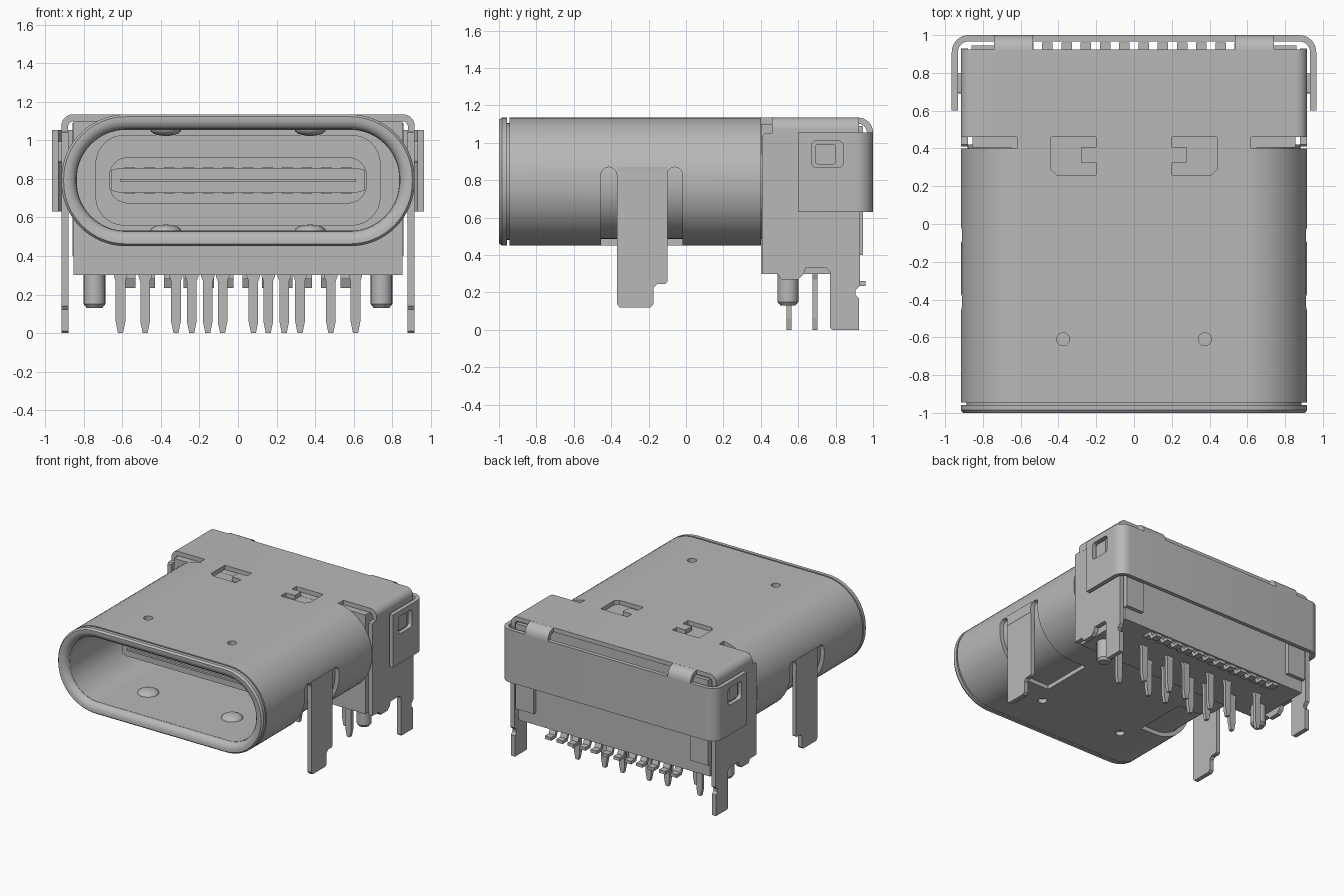
import bpy, bmesh, math
from mathutils import Vector

if "Cube" in bpy.data.objects:
    bpy.data.objects.remove(bpy.data.objects["Cube"], do_unlink=True)

grey = bpy.data.materials.new("satin grey")
grey.use_nodes = True
grey.diffuse_color = (0.48, 0.48, 0.48, 1)
grey.node_tree.nodes["Principled BSDF"].inputs["Base Color"].default_value = (0.48, 0.48, 0.48, 1)


def finish(name, bm):
    bmesh.ops.recalc_face_normals(bm, faces=bm.faces)
    me = bpy.data.meshes.new(name)
    bm.to_mesh(me)
    bm.free()
    ob = bpy.data.objects.new(name, me)
    bpy.context.collection.objects.link(ob)
    me.materials.append(grey)
    return ob


def smooth(ob):
    bpy.ops.object.select_all(action='DESELECT')
    ob.select_set(True)
    bpy.context.view_layer.objects.active = ob
    bpy.ops.object.shade_smooth_by_angle(angle=math.radians(35))
    return ob


def prism(name, pts, axis, a, b):
    """Extrude a 2D outline along an axis: x uses (y,z), y uses (x,z), z uses (x,y)."""
    place = {'x': lambda p, t: (t, p[0], p[1]), 'y': lambda p, t: (p[0], t, p[1]),
             'z': lambda p, t: (p[0], p[1], t)}[axis]
    bm = bmesh.new()
    lo = [bm.verts.new(place(p, a)) for p in pts]
    hi = [bm.verts.new(place(p, b)) for p in pts]
    bm.faces.new(lo)
    bm.faces.new(hi[::-1])
    for i in range(len(pts)):
        j = (i + 1) % len(pts)
        bm.faces.new((lo[i], lo[j], hi[j], hi[i]))
    return finish(name, bm)


def box(name, x0, x1, y0, y1, z0, z1):
    return prism(name, [(x0, y0), (x1, y0), (x1, y1), (x0, y1)], 'z', z0, z1)


def rrect(cx, cy, hw, hh, r, n=12):
    pts = []
    for k, (sx, sy) in enumerate([(1, 1), (-1, 1), (-1, -1), (1, -1)]):
        for i in range(n + 1):
            t = math.pi / 2 * (k + i / n)
            pts.append((cx + sx * (hw - r) + r * math.cos(t), cy + sy * (hh - r) + r * math.sin(t)))
    return pts


def cylinder(name, x, y, z0, z1, r, r2=None):
    bm = bmesh.new()
    bmesh.ops.create_cone(bm, cap_ends=True, segments=24, radius1=r if r2 is None else r2,
                          radius2=r, depth=z1 - z0)
    bmesh.ops.translate(bm, verts=bm.verts, vec=Vector((x, y, (z0 + z1) / 2)))
    return finish(name, bm)


CZ = 0.793


def shell_outline(inset):
    return rrect(0, CZ, 0.917 - inset, 0.342 - inset, 0.335 - inset, 16)


def tube(name, profile):
    """Sweep a closed (inset, y) profile round the shell outline."""
    bm = bmesh.new()
    rings = [[bm.verts.new((x, y, z)) for x, z in shell_outline(i)] for i, y in profile]
    for k, ring in enumerate(rings):
        nxt = rings[(k + 1) % len(rings)]
        for i in range(len(ring)):
            j = (i + 1) % len(ring)
            bm.faces.new((ring[i], ring[j], nxt[j], nxt[i]))
    return finish(name, bm)


def cut(ob, cutters):
    for c in cutters:
        m = ob.modifiers.new("cut", 'BOOLEAN')
        m.operation, m.solver, m.object = 'DIFFERENCE', 'EXACT', c
        bpy.context.view_layer.objects.active = ob
        bpy.ops.object.modifier_apply(modifier=m.name)
        bpy.data.objects.remove(c, do_unlink=True)


# Front shell: rolled lip, inner liner and outer skin
smooth(tube("front_lip", [(0, -0.957), (0, -0.985), (0.012, -1), (0.035, -1), (0.06, -0.99),
                          (0.075, -0.97), (0.08, -0.94), (0.03, -0.94), (0.03, -0.957)]))
smooth(tube("inner_liner", [(0.036, -0.95), (0.036, 0.42), (0.08, 0.42), (0.08, -0.95)]))
skin = tube("outer_skin", [(0, -0.945), (0, 0.4), (0.034, 0.4), (0.034, -0.945)])
cuts = []
for s in (1, -1):
    xa, xb = sorted((s * 0.6, s * 1.1))
    for y0, y1 in ((-0.455, -0.37), (-0.1, -0.02)):
        r, yc = (y1 - y0) / 2, (y0 + y1) / 2
        arc = [(yc + r * math.cos(math.pi * i / 10), 0.87 - r + r * math.sin(math.pi * i / 10))
               for i in range(11)]
        cuts.append(prism("slot_cutter", [(y0, 0.7), (y1, 0.7)] + arc, 'x', xa, xb))
    xa, xb = sorted((s * 0.45, s * 1.1))
    cuts.append(box("leg_window_cutter", xa, xb, -0.455, -0.02, 0.3, 0.785))
    # C-shaped latch windows in the roof
    c_shape = [(0.2, 0.26), (0.41, 0.26), (0.44, 0.29), (0.44, 0.44), (0.41, 0.47), (0.2, 0.47),
               (0.2, 0.405), (0.28, 0.405), (0.28, 0.325), (0.2, 0.325)]
    cuts.append(prism("latch_cutter", [(s * x, y) for x, y in c_shape], 'z', 1.0, 1.3))
    for z0, z1 in ((1.0, 1.3), (0.3, 0.6)):
        cuts.append(cylinder("dimple_cutter", s * 0.375, -0.61, z0, z1, 0.034))
cut(skin, cuts)
smooth(skin)

# Roof strip joining the shell to the rear cover, open over the latch windows
strip_pts = [(-0.62, 0.395), (0.62, 0.395), (0.62, 0.465), (-0.62, 0.465)]
strip = prism("roof_bridge", strip_pts, 'z', 1.102, 1.135)
cut(strip, [box("latch_cutter", *sorted((s * 0.2, s * 0.44)), 0.36, 0.5, 1.0, 1.3) for s in (1, -1)])
for s in (1, -1):
    box("latch_tab", *sorted((s * 0.2, s * 0.28)), 0.39, 0.405, 1.102, 1.135)

# Dimple bumps inside the shell
for s in (1, -1):
    for z in (1.055, 0.531):
        bm = bmesh.new()
        bmesh.ops.create_uvsphere(bm, u_segments=20, v_segments=10, radius=0.08)
        bmesh.ops.scale(bm, verts=bm.verts, vec=Vector((1, 1, 0.4)))
        bmesh.ops.translate(bm, verts=bm.verts, vec=Vector((s * 0.375, -0.61, z)))
        smooth(finish("dimple_bump", bm))

# Insulator steps and tongue inside the opening
smooth(prism("insulator_back", shell_outline(0.078), 'y', 0.3, 0.42))
smooth(prism("insulator_step", rrect(0, CZ, 0.74, 0.235, 0.15), 'y', 0.22, 0.35))
smooth(prism("tongue_base", rrect(0, CZ, 0.67, 0.12, 0.1), 'y', -0.1, 0.3))
prism("tongue", [(-0.66, 0.74), (-0.62, 0.73), (0.62, 0.73), (0.66, 0.74), (0.66, 0.845),
                 (0.62, 0.856), (-0.62, 0.856), (-0.66, 0.845)], 'y', -0.53, 0.1)
box("tongue_midplate", -0.61, 0.61, -0.55, -0.4, 0.785, 0.8)
for i in range(12):
    x = (i - 5.5) * 0.102
    for z in (0.853, 0.725):
        box("contact", x - 0.027, x + 0.027, -0.48, -0.08, z, z + 0.008)

# Rear insulator block
box("rear_body", -0.855, 0.855, 0.405, 0.915, 0.3, 1.1)
for s in (1, -1):
    box("rear_pillar", *sorted((s * 0.7, s * 0.86)), 0.89, 0.945, 0.4, 1.09)
    smooth(cylinder("locating_peg", s * 0.745, 0.545, 0.15, 0.31, 0.056))
    smooth(cylinder("peg_tip", s * 0.745, 0.545, 0.13, 0.15, 0.056, 0.04))

# Rear cover: rounded roof, side plates with board legs
def bend(x, z, r):
    return [(x - r + r * math.cos(math.pi / 2 * i / 8), z - r + r * math.sin(math.pi / 2 * i / 8))
            for i in range(9)]


half_out = [(0.917, 1.04)] + bend(0.917, 1.135, 0.06)
half_in = [(0.882, 1.04)] + bend(0.882, 1.1, 0.03)
roof = (half_out + [(-x, z) for x, z in half_out[::-1]] + half_in_l
        if (half_in_l := [(-x, z) for x, z in half_in] + half_in[::-1]) else [])
smooth(prism("cover_roof", roof, 'y', 0.46, 0.925))
side = [(0.41, 0.3), (0.49, 0.3), (0.51, 0.27), (0.6, 0.27), (0.63, 0.3), (0.64, 0.33), (0.75, 0.33),
        (0.77, 0.31), (0.77, 0.01), (0.78, 0), (0.925, 0), (0.925, 0.17), (0.905, 0.19),
        (0.905, 0.21), (0.93, 0.235), (0.93, 1.04), (0.92, 1.05), (0.42, 1.05), (0.41, 1.04)]
mid_leg = [(-0.37, 0.87), (-0.37, 0.14), (-0.355, 0.12), (-0.19, 0.12), (-0.175, 0.135),
           (-0.175, 0.225), (-0.155, 0.245), (-0.11, 0.245), (-0.1, 0.255), (-0.1, 0.87)]
for s in (1, -1):
    prism("cover_side", side, 'x', s * 0.88, s * 0.916)
    prism("shell_leg", mid_leg, 'x', s * 0.88, s * 0.915)
    prism("side_latch", rrect(0.745, 0.94, 0.055, 0.055, 0.015, 4), 'x', s * 0.91, s * 0.945)

# Rear band wrapped round the sides, with side windows
def corner(r, xo, yo):
    return [(xo - r + r * math.cos(math.pi / 2 * i / 8), yo - r + r * math.sin(math.pi / 2 * i / 8))
            for i in range(9)]


out = [(0.965, 0.6)] + corner(0.09, 0.965, 1.0)
inn = [(0.932, 0.6)] + corner(0.057, 0.932, 0.967)
band = prism("rear_band", out + [(-x, y) for x, y in out[::-1]] + [(-x, y) for x, y in inn] + inn[::-1],
             'z', 0.63, 1.055)
cut(band, [prism("window_cutter", rrect(0.755, 0.94, 0.085, 0.07, 0.025, 4), 'x', s * 0.92, s * 1.1)
           for s in (1, -1)])
smooth(band)

# Bent straps from roof to band
R, r = 0.08, 0.047
fold = [(0.92 + R * math.sin(math.pi / 2 * i / 8), 1.055 + R * math.cos(math.pi / 2 * i / 8)) for i in range(9)]
fold += [(0.92 + r * math.sin(math.pi / 2 * i / 8), 1.055 + r * math.cos(math.pi / 2 * i / 8))
         for i in range(8, -1, -1)]
for s in (1, -1):
    smooth(prism("bent_strap", fold, 'x', s * 0.535, s * 0.74))

# Through-hole pins in two staggered rows
pin_x = [0.08, 0.157, 0.24, 0.322, 0.482, 0.61]
for s in (1, -1):
    for i, x in enumerate(pin_x):
        y = 0.55 if (i + (s < 0)) % 2 else 0.69
        c = s * x
        prism("pin", [(c - 0.035, 0.32), (c - 0.035, 0.295), (c - 0.025, 0.27), (c - 0.025, 0.06),
                      (c - 0.013, 0), (c + 0.013, 0), (c + 0.025, 0.06), (c + 0.025, 0.27),
                      (c + 0.035, 0.295), (c + 0.035, 0.32)], 'y', y - 0.014, y + 0.014)

# Surface leads along the rear edge
lead = [(0.82, 0.31), (0.82, 0.28), (0.875, 0.28), (0.895, 0.235), (0.96, 0.235), (0.96, 0.26),
        (0.91, 0.26), (0.89, 0.31)]
for i in range(12):
    x = (i - 5.5) * 0.102
    prism("rear_lead", lead, 'x', x - 0.028, x + 0.028)
